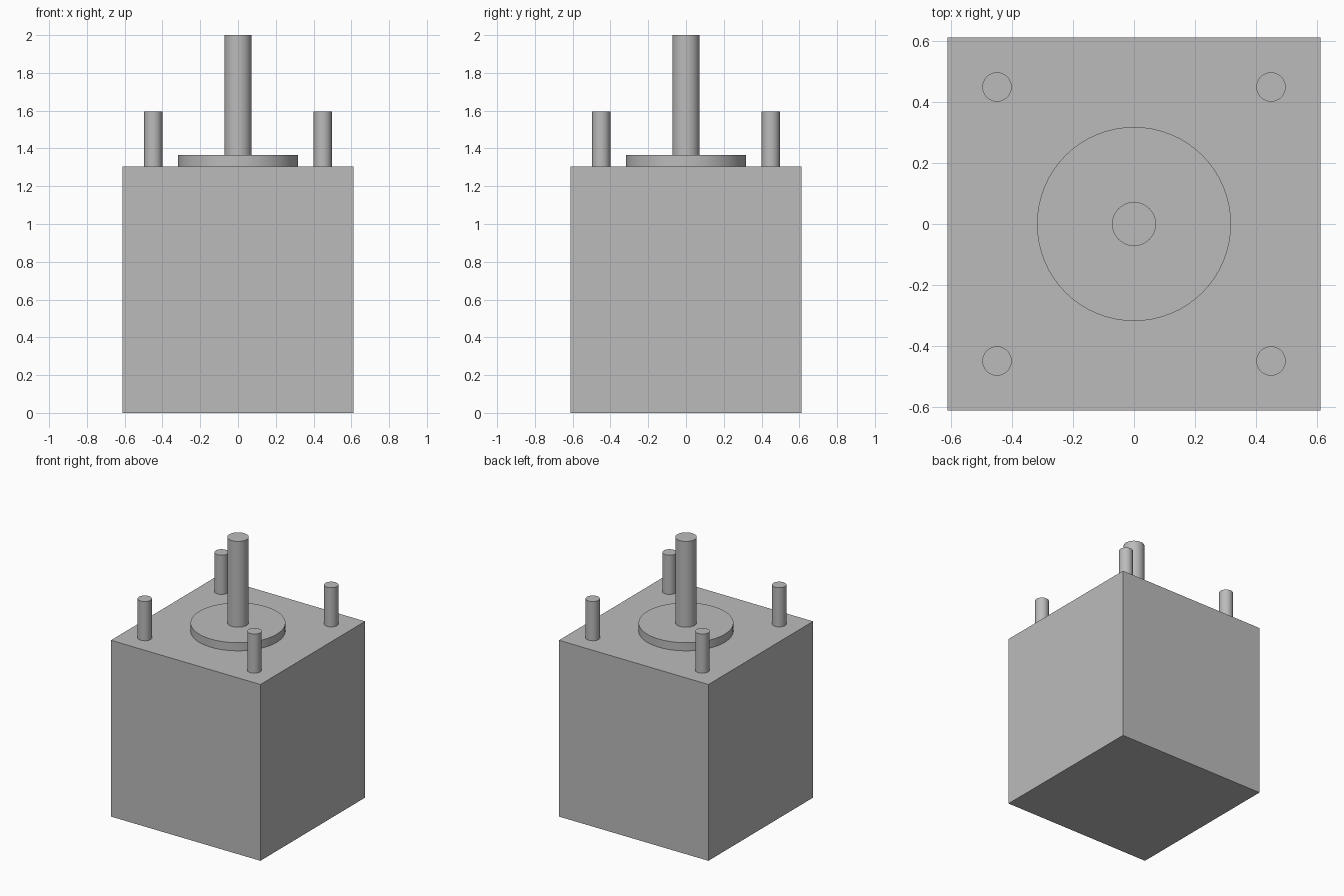
import bpy
import bmesh

cube = bpy.data.objects.get("Cube")
if cube:
    bpy.data.objects.remove(cube, do_unlink=True)

GREY = (0.5, 0.5, 0.5, 1.0)
steel = bpy.data.materials.new("grey_steel")
steel.use_nodes = True
steel.diffuse_color = GREY
steel.node_tree.nodes["Principled BSDF"].inputs["Base Color"].default_value = GREY

BODY_TOP = 1.305
COLLAR_TOP = 1.365


def finish(name, bm, location):
    mesh = bpy.data.meshes.new(name)
    bm.to_mesh(mesh)
    bm.free()
    mesh.materials.append(steel)
    obj = bpy.data.objects.new(name, mesh)
    obj.location = location
    bpy.context.collection.objects.link(obj)
    return obj


def cylinder(name, radius, bottom, top, x=0, y=0):
    bm = bmesh.new()
    bmesh.ops.create_cone(bm, cap_ends=True, segments=64, radius1=radius,
                          radius2=radius, depth=top - bottom)
    obj = finish(name, bm, (x, y, (bottom + top) / 2))
    bpy.ops.object.select_all(action="DESELECT")
    obj.select_set(True)
    bpy.context.view_layer.objects.active = obj
    bpy.ops.object.shade_smooth_by_angle()


# Square motor housing
bm = bmesh.new()
bmesh.ops.create_cube(bm, size=1)
bmesh.ops.scale(bm, vec=(1.224, 1.224, BODY_TOP), verts=bm.verts)
finish("housing", bm, (0, 0, BODY_TOP / 2))

# Raised collar and drive shaft
cylinder("collar", 0.318, BODY_TOP, COLLAR_TOP)
cylinder("shaft", 0.072, COLLAR_TOP, 2.0)

# Mounting pins at the four corners
for side, sx in (("left", 1), ("right", -1)):
    for end, sy in (("front", -1), ("back", 1)):
        cylinder(f"pin_{end}_{side}", 0.048, BODY_TOP, 1.595, sx * 0.449, sy * 0.449)
